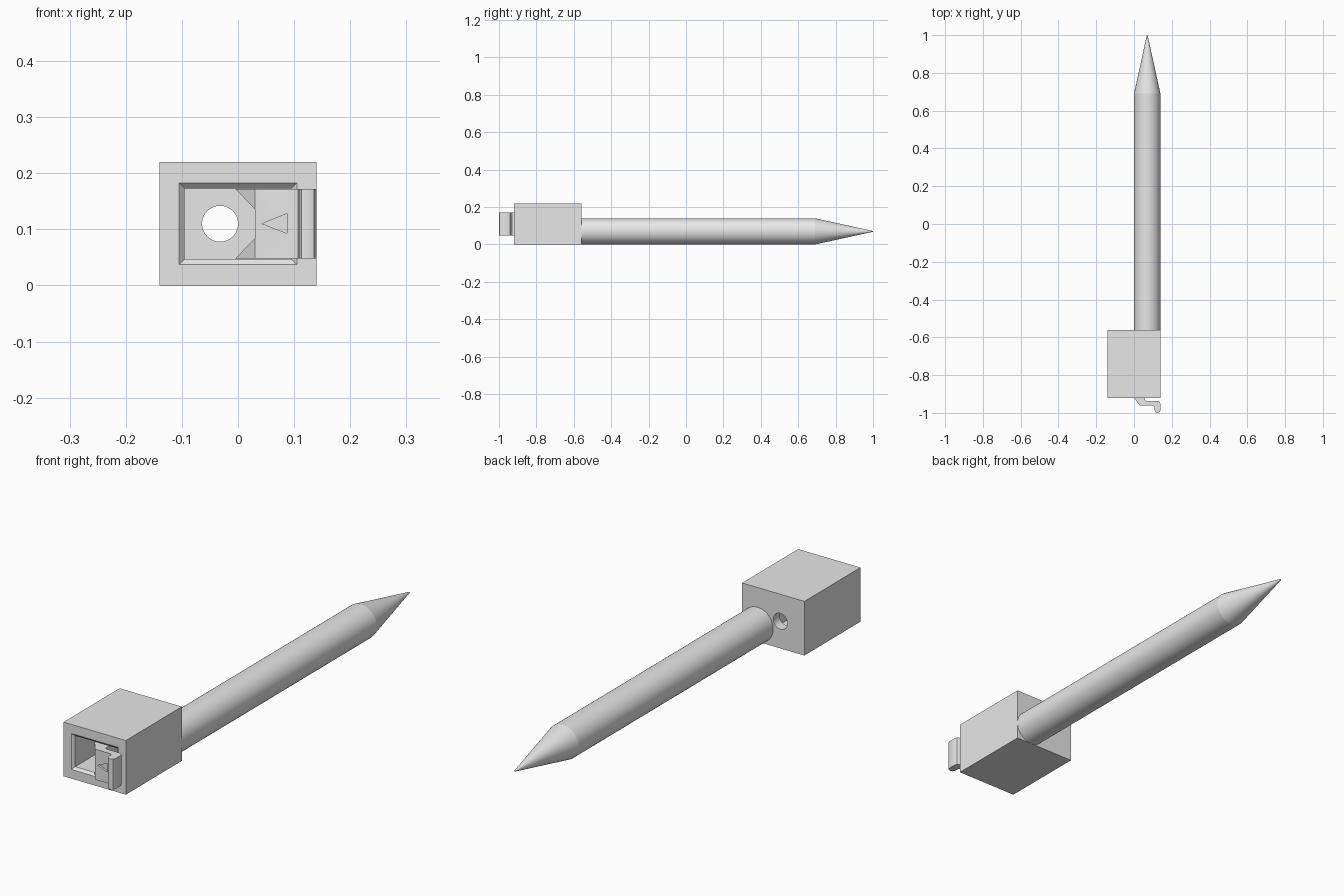
import bpy, bmesh, math

if "Cube" in bpy.data.objects:
    bpy.data.objects.remove(bpy.data.objects["Cube"], do_unlink=True)

grey = bpy.data.materials.new("plain grey")
grey.use_nodes = True
grey.diffuse_color = (0.8, 0.8, 0.8, 1)
grey.node_tree.nodes["Principled BSDF"].inputs["Base Color"].default_value = (0.8, 0.8, 0.8, 1)


def loft(name, *rings):
    """Closed solid through rings that have equal point counts."""
    bm = bmesh.new()
    loops = [[bm.verts.new(p) for p in ring] for ring in rings]
    n = len(loops[0])
    for a, b in zip(loops, loops[1:]):
        for i in range(n):
            j = (i + 1) % n
            bm.faces.new((a[i], a[j], b[j], b[i]))
    bm.faces.new(loops[0])
    bm.faces.new(loops[-1])
    bmesh.ops.recalc_face_normals(bm, faces=bm.faces)
    mesh = bpy.data.meshes.new(name)
    bm.to_mesh(mesh)
    bm.free()
    mesh.materials.append(grey)
    obj = bpy.data.objects.new(name, mesh)
    bpy.context.collection.objects.link(obj)
    return obj


def rect(x, z0, z1, y):
    return [(-x, y, z0), (x, y, z0), (x, y, z1), (-x, y, z1)]


def circle(x, z, r, y, n=48):
    return [(x + r * math.cos(2 * math.pi * i / n), y,
             z + r * math.sin(2 * math.pi * i / n)) for i in range(n)]


def activate(obj):
    bpy.ops.object.select_all(action='DESELECT')
    obj.select_set(True)
    bpy.context.view_layer.objects.active = obj


def cut(obj, cutter):
    activate(obj)
    mod = obj.modifiers.new("cut", 'BOOLEAN')
    mod.operation = 'DIFFERENCE'
    mod.solver = 'EXACT'
    mod.object = cutter
    bpy.ops.object.modifier_apply(modifier=mod.name)
    bpy.data.objects.remove(cutter, do_unlink=True)


def smooth(obj, degrees=30):
    activate(obj)
    bpy.ops.object.shade_smooth_by_angle(angle=math.radians(degrees))


# Housing with a chamfered socket and a round hole through the back wall
front, back = -0.92, -0.56
housing = loft("housing", rect(0.14, 0, 0.22, front), rect(0.14, 0, 0.22, back))
cut(housing, loft("socket_cutter",
                  rect(0.115, 0.027, 0.193, front - 0.01),
                  rect(0.095, 0.047, 0.173, front + 0.01),
                  rect(0.095, 0.047, 0.173, back - 0.04)))
cut(housing, loft("hole_cutter", circle(-0.032, 0.11, 0.032, back - 0.06),
                  circle(-0.032, 0.11, 0.032, back + 0.02)))
smooth(housing)

# Round stake with a pointed end
stake = loft("stake", circle(0.07, 0.07, 0.07, back - 0.005),
             circle(0.07, 0.07, 0.07, 0.69), circle(0.07, 0.07, 0.002, 1.0))
smooth(stake, 10)

# Spring latch: arm inside the socket, flat thumb plate and rounded hook
z0, z1 = 0.048, 0.172
profile = [(0.03, -0.962), (0.1, -0.962), (0.107, -0.967), (0.109, -0.985),
           (0.113, -0.996), (0.124, -1.0), (0.135, -0.996), (0.14, -0.985),
           (0.14, -0.955), (0.137, -0.942), (0.128, -0.937), (0.065, -0.937),
           (0.058, -0.93), (0.055, -0.601), (0.03, -0.601)]
latch = loft("latch", *[[(x, y, z) for x, y in profile] for z in (z0, z1)])
arrow = [(0.043, 0.11), (0.087, 0.093), (0.087, 0.128)]
cut(latch, loft("arrow_cutter", *[[(x, y, z) for x, z in arrow] for y in (-0.98, -0.954)]))
smooth(latch, 40)

# Sloping corner catches above and below the latch edge
for name, edge, inner in (("upper_catch", z1, 0.135), ("lower_catch", z0, 0.085)):
    loft(name,
         [(-0.005, -0.913, edge), (0.031, -0.962, edge), (0.031, -0.962, inner)],
         [(-0.005, -0.86, edge), (0.031, -0.86, edge), (0.031, -0.86, inner)])
